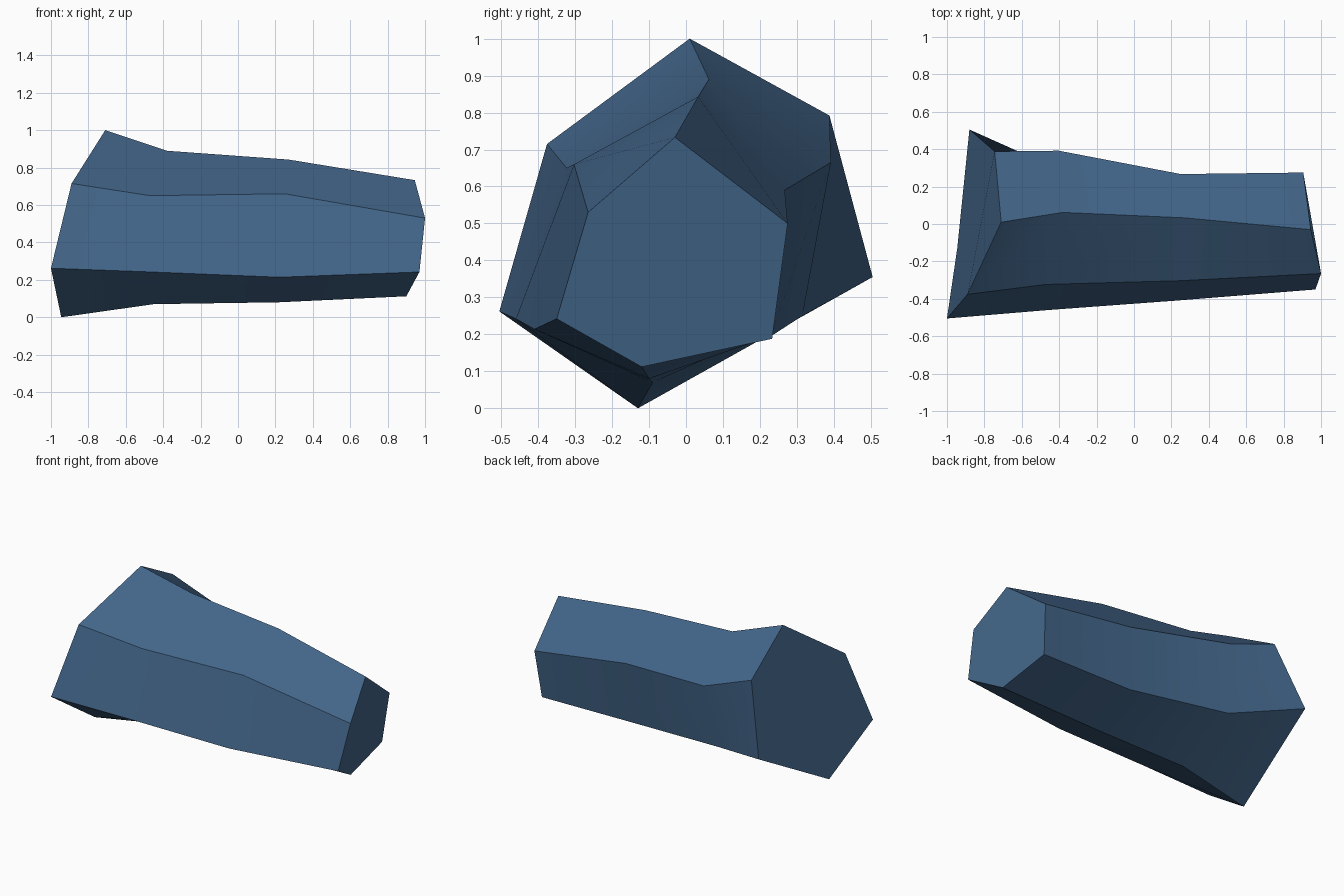
import bpy, bmesh
from mathutils import Vector

if "Cube" in bpy.data.objects:
    bpy.data.objects.remove(bpy.data.objects["Cube"])

# one flat colour
blue = bpy.data.materials.new("steel blue")
blue.diffuse_color = (0.055, 0.13, 0.25, 1)
blue.use_nodes = True
blue.node_tree.nodes["Principled BSDF"].inputs["Base Color"].default_value = blue.diffuse_color

# four uneven six-sided cross-sections, from the wide end to the narrow end
rings = [
    [(-.71, .01, 1.0), (-.745, .388, .792), (-.88, .505, .355),
     (-.945, -.13, 0), (-1.0, -.505, .262), (-.89, -.376, .715)],
    [(-.38, .062, .89), (-.403, .392, .665), (-.455, .315, .25),
     (-.45, -.09, .07), (-.46, -.46, .242), (-.47, -.323, .65)],
    [(.27, .033, .843), (.25, .267, .59), (.225, .23, .195),
     (.22, -.10, .08), (.22, -.41, .214), (.25, -.303, .66)],
    [(.945, -.03, .733), (.905, .275, .50), (.88, .233, .188),
     (.90, -.12, .112), (.97, -.35, .242), (1.0, -.265, .53)],
]

# loft the sections into a chipped rock shard
bm = bmesh.new()
loops = [[bm.verts.new(Vector(p)) for p in ring] for ring in rings]
for a, b in zip(loops, loops[1:]):
    for i in range(6):
        j = (i + 1) % 6
        bm.faces.new((a[i], a[j], b[j], b[i]))
# end caps
bm.faces.new(loops[0])
bm.faces.new(loops[-1])
bmesh.ops.recalc_face_normals(bm, faces=bm.faces)

mesh = bpy.data.meshes.new("rock_shard")
bm.to_mesh(mesh)
bm.free()
mesh.materials.append(blue)
shard = bpy.data.objects.new("rock_shard", mesh)
bpy.context.collection.objects.link(shard)

# soften shallow ring bends, keep the long ridges sharp
bpy.context.view_layer.objects.active = shard
shard.select_set(True)
bpy.ops.object.shade_smooth_by_angle(angle=0.524)
